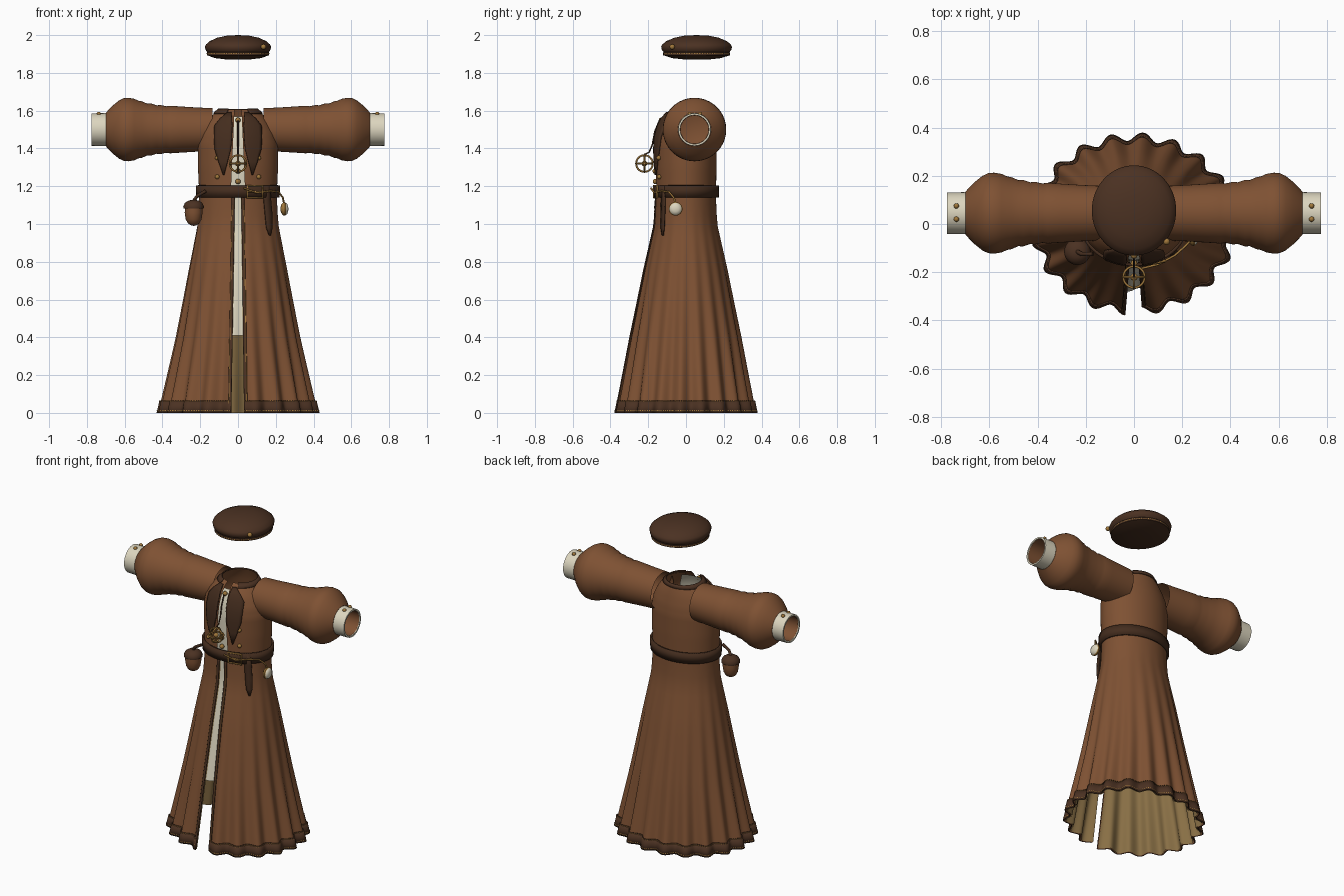
import bpy, bmesh
from math import sin, cos, pi, radians, asin, sqrt
from mathutils import Matrix, Vector

if "Cube" in bpy.data.objects:
    bpy.data.objects.remove(bpy.data.objects["Cube"])


def material(name, rgb):
    m = bpy.data.materials.new(name)
    m.use_nodes = True
    m.diffuse_color = (*rgb, 1)
    bsdf = m.node_tree.nodes["Principled BSDF"]
    bsdf.inputs["Base Color"].default_value = (*rgb, 1)
    bsdf.inputs["Roughness"].default_value = 0.8
    return m


BROWN = material("brown leather", (0.21, 0.083, 0.033))
DARK = material("dark leather", (0.070, 0.031, 0.016))
BELT = material("belt leather", (0.058, 0.026, 0.013))
CREAM = material("cream linen", (0.72, 0.67, 0.52))
BRASS = material("brass", (0.36, 0.19, 0.045))
TAN = material("tan lining", (0.25, 0.16, 0.06))


def finish(name, bm, mat, thick=0, angle=40):
    bmesh.ops.remove_doubles(bm, verts=bm.verts, dist=1e-5)
    bmesh.ops.recalc_face_normals(bm, faces=bm.faces)
    me = bpy.data.meshes.new(name)
    bm.to_mesh(me)
    bm.free()
    ob = bpy.data.objects.new(name, me)
    bpy.context.collection.objects.link(ob)
    me.materials.append(mat)
    if thick:
        mod = ob.modifiers.new("thickness", "SOLIDIFY")
        mod.thickness, mod.offset = thick, 0
    bpy.ops.object.select_all(action="DESELECT")
    ob.select_set(True)
    bpy.context.view_layer.objects.active = ob
    bpy.ops.object.shade_smooth_by_angle(angle=radians(angle))
    return ob


def grid(name, rows, mat, thick=0, dash=False):
    bm = bmesh.new()
    vs = [[bm.verts.new(p) for p in row] for row in rows]
    for a, b in zip(vs, vs[1:]):
        for i in range(0, len(a) - 1, 2 if dash else 1):
            bm.faces.new((a[i], a[i + 1], b[i + 1], b[i]))
    return finish(name, bm, mat, thick)


def lathe(name, profile, mat, place=Matrix(), segs=48):
    rows = [[place @ Vector((r * cos(2 * pi * i / segs), r * sin(2 * pi * i / segs), h))
             for i in range(segs + 1)] for r, h in profile]
    bm = bmesh.new()
    vs = [[bm.verts.new(p) for p in row] for row in rows]
    for a, b, (ra, _), (rb, _) in zip(vs, vs[1:], profile, profile[1:]):
        for i in range(segs):
            if ra == 0:
                bm.faces.new((a[i], b[i + 1], b[i]))
            elif rb == 0:
                bm.faces.new((a[i], a[i + 1], b[i]))
            else:
                bm.faces.new((a[i], a[i + 1], b[i + 1], b[i]))
    return finish(name, bm, mat)


def ball(name, loc, r, mat, scale=(1, 1, 1)):
    bm = bmesh.new()
    bmesh.ops.create_uvsphere(bm, u_segments=16, v_segments=10, radius=r,
                              matrix=Matrix.Translation(loc) @ Matrix.Diagonal((*scale, 1)))
    return finish(name, bm, mat)


def tube(name, pts, r, mat, cyclic=False):
    cu = bpy.data.curves.new(name, "CURVE")
    cu.dimensions, cu.bevel_depth, cu.bevel_resolution, cu.use_fill_caps = "3D", r, 2, True
    sp = cu.splines.new("POLY")
    sp.points.add(len(pts) - 1)
    for p, q in zip(sp.points, pts):
        p.co = (*q, 1)
    sp.use_cyclic_u = cyclic
    ob = bpy.data.objects.new(name, cu)
    bpy.context.collection.objects.link(ob)
    cu.materials.append(mat)
    bpy.ops.object.select_all(action="DESELECT")
    ob.select_set(True)
    bpy.context.view_layer.objects.active = ob
    bpy.ops.object.convert(target="MESH")


# Coat surface: height, half width, half depth, centre y
KEYS = [(0, .405, .355, 0), (.4, .322, .287, 0), (.76, .258, .218, 0), (1.0, .213, .165, 0),
        (1.15, .205, .158, 0), (1.3, .212, .162, 0), (1.42, .213, .162, 0), (1.48, .2, .155, 0),
        (1.54, .168, .138, .003), (1.58, .132, .118, .01), (1.605, .1, .098, .02)]


def section(z):
    for a, b in zip(KEYS, KEYS[1:]):
        if z <= b[0]:
            f = (z - a[0]) / (b[0] - a[0])
            return [p + (q - p) * f for p, q in zip(a[1:], b[1:])]
    return KEYS[-1][1:]


def coat_point(z, th, off=0):
    rx, ry, cy = section(z)
    w = 1 + .05 * max(0, 1 - z / 1.1) ** 1.3 * cos(20 * th + radians(100))
    return ((rx * w + off) * cos(th), cy + (ry * w + off) * sin(th), z)


def front_y(x, z):
    rx, ry, cy = section(z)
    return cy - ry * sqrt(max(0, 1 - (x / rx) ** 2))


def gap(z):
    half = .034 - .017 * z / 1.14 if z < 1.17 else .038 - .045 * (z - 1.17)
    return asin(half / section(z)[0])


def sheet(name, zs, mat, off=0, start=gap, end=lambda z: 2 * pi - gap(z), n=240, thick=0, dash=False):
    rows = [[coat_point(z, -pi / 2 + start(z) + (end(z) - start(z)) * i / n, off)
             for i in range(n + 1)] for z in zs]
    return grid(name, rows, mat, thick, dash)


skirt_z = [1.16 * i / 20 for i in range(21)]
chest_z = [1.16 + .445 * i / 24 for i in range(25)]
sheet("coat_skirt", skirt_z, BROWN)
sheet("coat_bodice", chest_z, BROWN, n=96)
sheet("skirt_lining", skirt_z, TAN, off=-.008)
sheet("shirt_front", [.41 + 1.16 * i / 30 for i in range(31)], CREAM, off=-.011,
      start=lambda z: -.7, end=lambda z: .7, n=40)
sheet("hem_band", [0, .03, .066], DARK, off=.005, thick=.006)
for name, z in (("hem_stitch_low", .008), ("hem_stitch_high", .06)):
    sheet(name, [z, z + .006], BRASS, off=.0095, dash=True, n=480)

# Edge trim on both sides of the front opening
for name, s in (("left", 1), ("right", -1)):
    sheet(name + "_edge_trim", skirt_z, DARK, off=.004, n=2, thick=.005,
          start=lambda z: s * gap(z), end=lambda z: s * (gap(z) + .016 / section(z)[0]))
    sheet(name + "_edge_stitch", [1.1 * i / 60 for i in range(61)], BRASS, off=.008, n=1,
          start=lambda z: s * (gap(z) + .011 / section(z)[0]),
          end=lambda z: s * (gap(z) + .014 / section(z)[0]))

    # Lapel: height, inner x, outer x
    rows = []
    for z, a, b in ((1.59, .035, .055), (1.555, .032, .095), (1.52, .03, .123), (1.46, .032, .126),
                    (1.395, .038, .122), (1.33, .055, .102), (1.26, .073, .078)):
        xs = [a + (b - a) * i / 6 for i in range(7)]
        rows.append([(s * x, front_y(x, z) - .01, z) for x in xs])
    grid(name + "_lapel", rows, BELT, thick=.01)
    for z in (1.35, 1.25):
        ball(name + "_chest_button", (s * .11, front_y(.11, z) - .005, z), .012, BRASS)

    # Sleeve with puffed forearm, then cuff, both turned about the arm axis
    arm = Matrix.Translation((0, .045, 1.5)) @ Matrix.Rotation(s * pi / 2, 4, "Y")
    prof = [(.113, .135), (.117, .22), (.122, .3), (.126, .36), (.123, .38), (.130, .41), (.128, .43),
            (.138, .46), (.137, .48), (.150, .51), (.152, .525), (.163, .55), (.168, .58), (.166, .605),
            (.154, .63), (.130, .66), (.105, .685), (.088, .70), (.08, .70), (.075, .66), (0, .64)]
    lathe(name + "_sleeve", prof, BROWN, arm, 64)
    lathe(name + "_cuff", [(.08, .695), (.087, .695), (.086, .775), (.076, .775), (.076, .77)], CREAM, arm)
    lathe(name + "_cuff_inside", [(.0755, .77), (.0755, .66)], BROWN, arm)
    for y in (.02, .075):
        ball(name + "_cuff_button", (s * .737, y, 1.583), .011, BRASS)

# Collar and centre buttons
sheet("collar_band", [1.585, 1.608], DARK, off=.004, n=64, thick=.006,
      start=lambda z: .5, end=lambda z: 2 * pi - .5)
for z in (1.55, 1.28, 1.225):
    ball("shirt_button", (0, front_y(0, z) - .002, z), .014, BRASS)

# Belt, buckle and hanging strap
sheet("belt", [1.14, 1.205], BELT, off=.009, start=lambda z: 0, end=lambda z: 2 * pi, n=96, thick=.012)
by = front_y(.09, 1.17) - .022
tube("buckle_frame", [(.05, by - .004, 1.14), (.13, by + .012, 1.14), (.13, by + .012, 1.203),
                      (.05, by - .004, 1.203)], .006, BRASS, True)
tube("buckle_pin", [(.05, by - .006, 1.172), (.13, by + .008, 1.172)], .004, BRASS)
rows = [[(x, front_y(.16, max(z, 1.0)) - .018 + (x - .16) * .5, z) for x in (c - w, c, c + w)]
        for z, c, w in ((1.2, .15, .018), (1.13, .155, .019), (1.04, .163, .019), (.98, .166, .016), (.94, .168, .004))]
grid("belt_strap", rows, BELT, thick=.007)

# Pocket watch on a chain
turn = Matrix.Translation((.245, -.055, 1.08)) @ Matrix.Rotation(pi / 2, 4, "Y")
lathe("watch_case", [(0, -.02), (.02, -.018), (.034, -.006), (.036, .004), (.032, .008)], BRASS, turn, 32)
lathe("watch_face", [(.033, .006), (.028, .015), (.015, .02), (0, .022)], CREAM, turn, 32)
tube("watch_chain", [(.03, -.185, 1.19), (.1, -.168, 1.165), (.17, -.13, 1.175), (.215, -.09, 1.17),
                     (.237, -.065, 1.14), (.243, -.056, 1.112)], .005, BRASS)

# Round pouch hung from the belt
hang = Matrix.Translation((-.235, -.115, 0))
lathe("pouch_body", [(.046, 1.095), (.047, 1.06), (.042, 1.025), (.03, 1.003), (.012, .992), (0, .99)],
      BROWN, hang, 32)
lathe("pouch_cap", [(0, 1.128), (.025, 1.125), (.046, 1.112), (.055, 1.092), (.053, 1.082), (.044, 1.082)],
      DARK, hang, 32)
tube("pouch_strap", [(-.235, -.115, 1.122), (-.215, -.125, 1.15), (-.17, -.125, 1.175)], .009, BELT)

# Ringed brass sphere hung at the chest
centre = Vector((0, -.22, 1.32))
for k in range(3):
    ring = [(.044 * cos(2 * pi * i / 32), .044 * sin(2 * pi * i / 32), 0) for i in range(32)]
    tube("sphere_ring", [centre + Vector(p[k:] + p[:k]) for p in ring], .005, BRASS, True)
ball("sphere_core", centre, .015, BRASS)
tube("sphere_axis", [centre - Vector((0, 0, .05)), centre + Vector((0, 0, .05))], .003, BRASS)
tube("sphere_cord", [(0, -.14, 1.55), (0, -.165, 1.49), (0, -.178, 1.42), (0, -.195, 1.38), (0, -.22, 1.368)],
     .004, BELT)

# Cap: puffed crown, shallow underside, stitched band and side button
head = Matrix.Translation((0, .056, 0)) @ Matrix.Diagonal((1, 1.07, 1, 1))
lathe("cap_crown", [(0, 2.0), (.06, 1.997), (.11, 1.986), (.15, 1.968), (.17, 1.95), (.175, 1.938),
                    (.172, 1.922), (.163, 1.91)], DARK, head, 64)
lathe("cap_band", [(.16, 1.912), (.165, 1.908), (.165, 1.893), (.155, 1.89), (.12, 1.878), (.06, 1.871),
                   (0, 1.87)], BELT, head, 64)
grid("cap_stitch", [[head @ Vector((.1665 * cos(pi * i / 80), .1665 * sin(pi * i / 80), z))
                     for i in range(161)] for z in (1.899, 1.904)], BRASS, dash=True)
ball("cap_button", (.135, -.073, 1.938), .014, BRASS)
